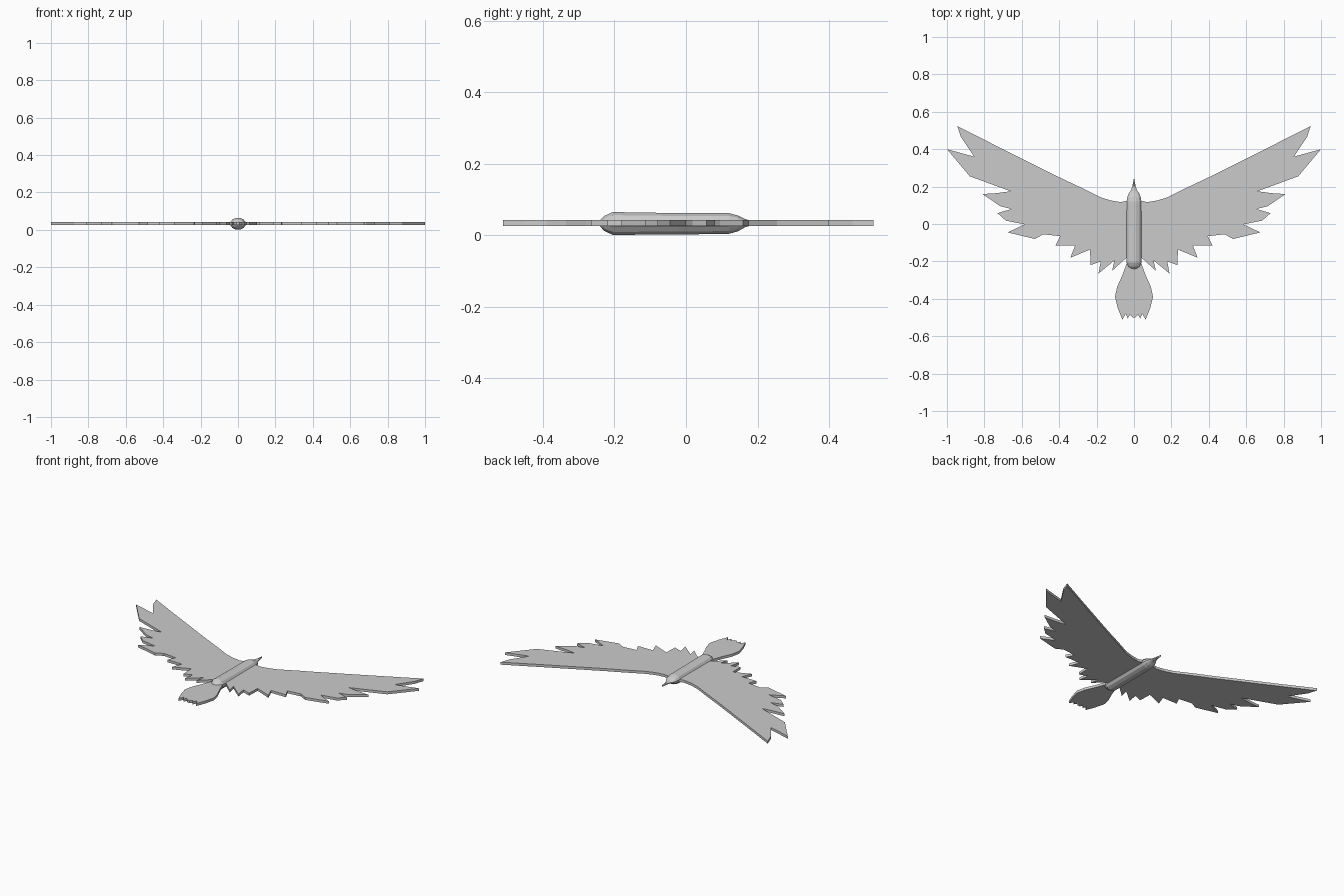
import bpy, bmesh, math

Z0, Z1 = 0.026, 0.042   # thickness of the flat feather sheets


def finish(bm, name):
    bmesh.ops.recalc_face_normals(bm, faces=bm.faces[:])
    me = bpy.data.meshes.new(name)
    bm.to_mesh(me)
    bm.free()
    ob = bpy.data.objects.new(name, me)
    bpy.context.collection.objects.link(ob)
    return ob


def plate(name, outline):
    # closed outline extruded into a flat sheet
    bm = bmesh.new()
    face = bm.faces.new([bm.verts.new((x, y, Z0)) for x, y in outline])
    ext = bmesh.ops.extrude_face_region(bm, geom=[face])
    for v in ext["geom"]:
        if isinstance(v, bmesh.types.BMVert):
            v.co.z = Z1
    bmesh.ops.triangulate(bm, faces=[f for f in bm.faces if len(f.verts) > 4])
    return finish(bm, name)


def loft(name, rings, sides):
    # elliptical rings (y, half width, half height, centre z) along y
    bm = bmesh.new()
    loops = []
    for y, rx, rz, cz in rings:
        loops.append([bm.verts.new((rx * math.cos(2 * math.pi * (i + 0.5) / sides), y,
                                    cz + rz * math.sin(2 * math.pi * (i + 0.5) / sides)))
                      for i in range(sides)])
    for a, b in zip(loops, loops[1:]):
        for i in range(sides):
            j = (i + 1) % sides
            bm.faces.new((a[i], a[j], b[j], b[i]))
    bm.faces.new(loops[0])
    bm.faces.new(loops[-1])
    return finish(bm, name)


# Wings: smooth leading edge, jagged feathered trailing edge
wing = [(0.0, 0.14), (0.035, 0.125), (0.07, 0.117), (0.125, 0.126), (0.18, 0.143),
        (0.29, 0.198), (0.40, 0.25), (0.57, 0.335), (0.75, 0.425), (0.945, 0.524),
        (0.925, 0.465), (0.855, 0.36), (1.0, 0.40), (0.878, 0.255), (0.66, 0.175),
        (0.735, 0.165), (0.81, 0.16), (0.715, 0.095), (0.655, 0.08), (0.73, 0.058),
        (0.685, 0.018), (0.585, -0.002), (0.675, -0.045), (0.53, -0.08),
        (0.485, -0.055), (0.395, -0.065), (0.42, -0.115), (0.315, -0.115),
        (0.34, -0.18), (0.235, -0.137), (0.232, -0.22), (0.178, -0.2), (0.19, -0.265),
        (0.105, -0.195), (0.117, -0.25), (0.04, -0.18), (0.0, -0.18)]
for side, sx in (("right", 1), ("left", -1)):
    plate(side + "_wing", [(sx * x, y) for x, y in wing])

# Fanned tail with notched tips
half = [(0.035, -0.2), (0.065, -0.28), (0.09, -0.335), (0.102, -0.39), (0.085, -0.455),
        (0.062, -0.512), (0.045, -0.48), (0.033, -0.505), (0.022, -0.485), (0.008, -0.5)]
plate("tail", half + [(-x, y) for x, y in reversed(half)])

# Slim rounded body
loft("body", [(-0.241, 0.018, 0.008, 0.033), (-0.228, 0.033, 0.022, 0.033),
              (-0.205, 0.042, 0.033, 0.033), (-0.02, 0.042, 0.031, 0.032),
              (0.12, 0.041, 0.03, 0.033), (0.145, 0.037, 0.023, 0.033),
              (0.165, 0.028, 0.012, 0.034), (0.178, 0.018, 0.008, 0.034)], 12)

# Pointed beak
loft("beak", [(0.14, 0.026, 0.009, 0.034), (0.175, 0.019, 0.008, 0.034),
              (0.2, 0.01, 0.007, 0.034), (0.225, 0.005, 0.006, 0.034),
              (0.241, 0.0015, 0.005, 0.034)], 8)
